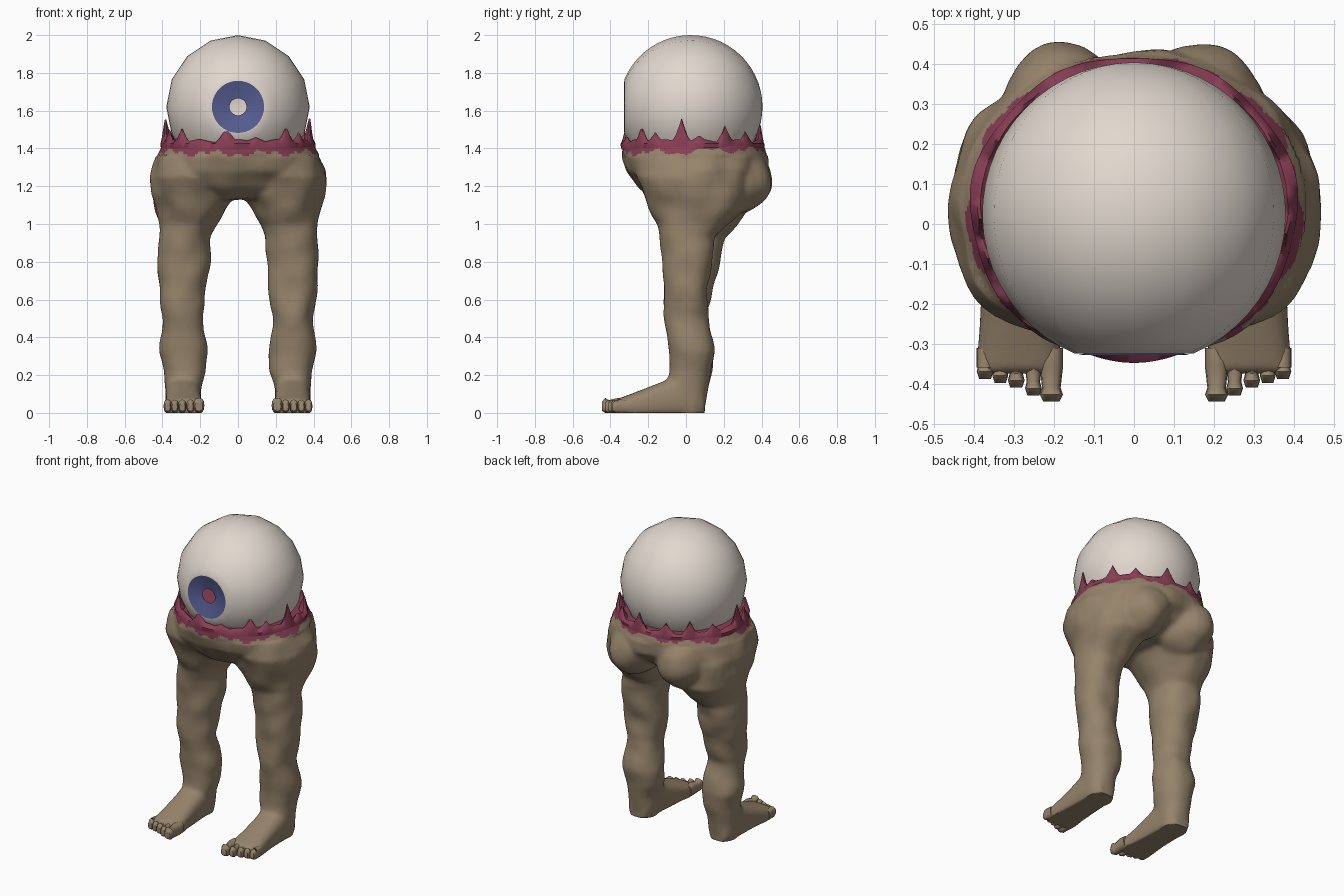
import bpy, bmesh, math
from mathutils import Vector, noise

if "Cube" in bpy.data.objects:
    bpy.data.objects.remove(bpy.data.objects["Cube"])


def material(name, rgb):
    m = bpy.data.materials.new(name)
    m.diffuse_color = (*rgb, 1)
    m.use_nodes = True
    m.node_tree.nodes["Principled BSDF"].inputs["Base Color"].default_value = m.diffuse_color
    return m


SKIN = material("tan skin", (0.305, 0.23, 0.148))
FLESH = material("raw red", (0.25, 0.047, 0.09))
WHITE = material("eye white", (0.76, 0.69, 0.625))
BLUE = material("iris blue", (0.095, 0.112, 0.29))


def make_object(name, bm, *mats):
    mesh = bpy.data.meshes.new(name)
    bm.to_mesh(mesh)
    bm.free()
    for m in mats:
        mesh.materials.append(m)
    ob = bpy.data.objects.new(name, mesh)
    bpy.context.collection.objects.link(ob)
    return ob


def shade(ob, angle=50):
    bpy.ops.object.select_all(action='DESELECT')
    bpy.context.view_layer.objects.active = ob
    ob.select_set(True)
    bpy.ops.object.shade_smooth_by_angle(angle=math.radians(angle))


def bridge(bm, loops):
    for a, b in zip(loops, loops[1:]):
        n = len(a)
        for i in range(n):
            bm.faces.new((a[i], a[(i + 1) % n], b[(i + 1) % n], b[i]))


def loft(bm, rings, side=1, along_y=False, n=28, power=2.2):
    """Closed tube through rings (position, u0, u1, v0, v1)."""
    loops = []
    for p, u0, u1, v0, v1 in rings:
        loop = []
        for i in range(n):
            a = 2 * math.pi * i / n
            c, s = math.cos(a), math.sin(a)
            u = (u0 + u1) / 2 + (u1 - u0) / 2 * math.copysign(abs(c) ** (2 / power), c)
            v = (v0 + v1) / 2 + (v1 - v0) / 2 * math.copysign(abs(s) ** (2 / power), s)
            loop.append(bm.verts.new((side * u, p, v) if along_y else (side * u, v, p)))
        loops.append(loop)
    bridge(bm, loops)
    bm.faces.new(loops[0])
    bm.faces.new(loops[-1])


# Body: pelvis, buttocks, legs and feet fused into one skin
PELVIS = [(1.43, -.395, .395, -.335, .41), (1.36, -.43, .435, -.34, .43),
          (1.28, -.455, .465, -.315, .43), (1.2, -.45, .45, -.25, .37),
          (1.13, -.22, .22, -.17, .22)]
LEG = [(1.36, .08, .42, -.24, .30), (1.25, .03, .465, -.265, .33),
       (1.15, .01, .46, -.22, .32), (1.08, .065, .435, -.19, .31),
       (1.0, .115, .42, -.15, .23), (.93, .14, .422, -.14, .15),
       (.8, .148, .428, -.127, .135), (.65, .165, .415, -.118, .12),
       (.52, .185, .405, -.115, .115), (.42, .175, .405, -.10, .13),
       (.32, .162, .415, -.09, .15), (.22, .168, .393, -.09, .137),
       (.14, .193, .387, -.10, .12), (.06, .2, .38, -.06, .107),
       (-.02, .21, .37, -.05, .085)]
FOOT = [(.10, .24, .35, -.02, .12), (.05, .205, .38, -.03, .2),
        (-.05, .195, .385, -.03, .2), (-.13, .195, .383, -.03, .163),
        (-.22, .192, .385, -.03, .128), (-.32, .183, .392, -.03, .09),
        (-.375, .18, .395, -.02, .07)]

bm = bmesh.new()
loft(bm, PELVIS, n=48, power=2.05)
for side in (1, -1):
    # the left thigh is fuller at the back
    leg = [(z, a, b, f, k + (max(0, .065 - abs(z - .88) * .2) if side < 0 else 0))
           for z, a, b, f, k in LEG]
    loft(bm, leg, side)
    loft(bm, FOOT, side, along_y=True, power=2.7)
    ball = bmesh.ops.create_uvsphere(bm, u_segments=24, v_segments=16, radius=1)['verts']
    for v in ball:
        v.co = Vector((side * .17 + v.co.x * .17, .25 + v.co.y * .205, 1.23 + v.co.z * .175))
bmesh.ops.recalc_face_normals(bm, faces=bm.faces)
source = make_object("body_source", bm)
mod = source.modifiers.new("fuse", 'REMESH')
mod.mode = 'VOXEL'
mod.voxel_size = 0.013
mod = source.modifiers.new("soften", 'SMOOTH')
mod.factor = 0.5
mod.iterations = 8
evaluated = source.evaluated_get(bpy.context.evaluated_depsgraph_get())
bm = bmesh.new()
bm.from_mesh(evaluated.to_mesh())
bpy.data.objects.remove(source)

# Muscle lumps, flat soles, and a ragged red border at the waist
bm.normal_update()
offsets = [(v, v.normal * noise.noise(v.co * 7) * .016 * min(1, max(0, v.co.z - .1) * 3))
           for v in bm.verts]
for v, d in offsets:
    if v.co.z < 1.36:
        v.co += d
    v.co.z = max(v.co.z, 0)
for f in bm.faces:
    c = f.calc_center_median()
    a = math.atan2(c.y - .04, c.x)
    edge = 1.385 + .012 * math.sin(a) + .012 * math.sin(9 * a) + .008 * math.sin(23 * a)
    f.material_index = 1 if c.z > edge else 0
body = make_object("body", bm, SKIN, FLESH)
shade(body, 60)

# Toes
TOES = [(.207, -.445, .029), (.252, -.43, .021), (.295, -.41, .021),
        (.335, -.398, .02), (.373, -.388, .021)]
for side, label in ((1, "right"), (-1, "left")):
    bm = bmesh.new()
    for x, tip, r in TOES:
        h = .05 + r
        loft(bm, [(-.31, x - r, x + r, 0, h * .95), (-.36, x - r, x + r, 0, h),
                  (tip + .035, x - r * .8, x + r * .8, 0, h * .85),
                  (tip + .018, x - r, x + r, 0, h),
                  (tip, x - r * .7, x + r * .7, .01, h * .75)],
             side, along_y=True, n=12, power=2.6)
    bmesh.ops.recalc_face_normals(bm, faces=bm.faces)
    shade(make_object(label + "_toes", bm, SKIN))

# Torn flesh collar: thin ring with pointed tatters along its top
PEAKS = [(5, 1.47), (28, 1.52), (50, 1.49), (80, 1.525), (108, 1.5), (130, 1.52),
         (152, 1.49), (184, 1.555), (200, 1.5), (220, 1.505), (261, 1.52),
         (284, 1.46), (311, 1.515), (326, 1.485), (350, 1.56)]


def tatter_height(deg):
    h = 1.44 + .008 * math.sin(math.radians(deg * 11))
    for a, top in PEAKS:
        d = abs((deg - a + 180) % 360 - 180) / 8
        if d < 1:
            h = max(h, 1.44 + (top - 1.44) * (1 - d) ** 1.4)
    return h


bm = bmesh.new()
loops = [[], [], [], [], []]
for i in range(180):
    deg = i * 2
    c, s = math.cos(math.radians(deg)), math.sin(math.radians(deg))
    top = tatter_height(deg)
    wave = 1 + .012 * math.sin(math.radians(deg * 7))
    lean = .965 - (top - 1.44) * .1
    for loop, k, z in zip(loops, (1.02, 1.025 * wave, lean + .02, lean, .86),
                          (1.395, 1.425, top - .004, top, 1.41)):
        loop.append(bm.verts.new((.40 * k * c, .038 + .372 * k * s, z)))
bridge(bm, loops)
bmesh.ops.recalc_face_normals(bm, faces=bm.faces)
shade(make_object("torn_collar", bm, FLESH))


def revolve(profile, n):
    """Spin (radius, y) points about the forward axis through the eye."""
    bm = bmesh.new()
    bridge(bm, [[bm.verts.new((r * math.sin(2 * math.pi * i / n), y,
                               1.62 + r * math.cos(2 * math.pi * i / n)))
                 for i in range(n)] for r, y in profile])
    bmesh.ops.remove_doubles(bm, verts=bm.verts, dist=1e-5)
    return bm


# Eyeball: flattened at the front, open below inside the collar
R, CY, FRONT = .38, .025, -.325
start = math.acos((CY - FRONT) / R)
profile = [(.132, FRONT)]
for i in range(25):
    t = start + (math.pi - start) * i / 24
    profile.append((R * math.sin(t), CY - R * math.cos(t)))
bm = revolve(profile, 16)
bmesh.ops.bisect_plane(bm, geom=bm.verts[:] + bm.edges[:] + bm.faces[:],
                       plane_co=(0, 0, 1.405), plane_no=(0, 0, -1), clear_outer=True)
bmesh.ops.recalc_face_normals(bm, faces=bm.faces)
for f in bm.faces:
    if f.normal.dot(f.calc_center_median() - Vector((0, CY, 1.62))) < 0:
        f.normal_flip()
shade(make_object("eyeball", bm, WHITE), 40)

# Iris: shallow dish with an open pupil
bm = revolve([(.138, FRONT - .003), (.09, FRONT + .01), (.045, FRONT + .02)], 40)
bm.normal_update()
for f in bm.faces:
    if f.normal.y > 0:
        f.normal_flip()
shade(make_object("iris", bm, BLUE))
